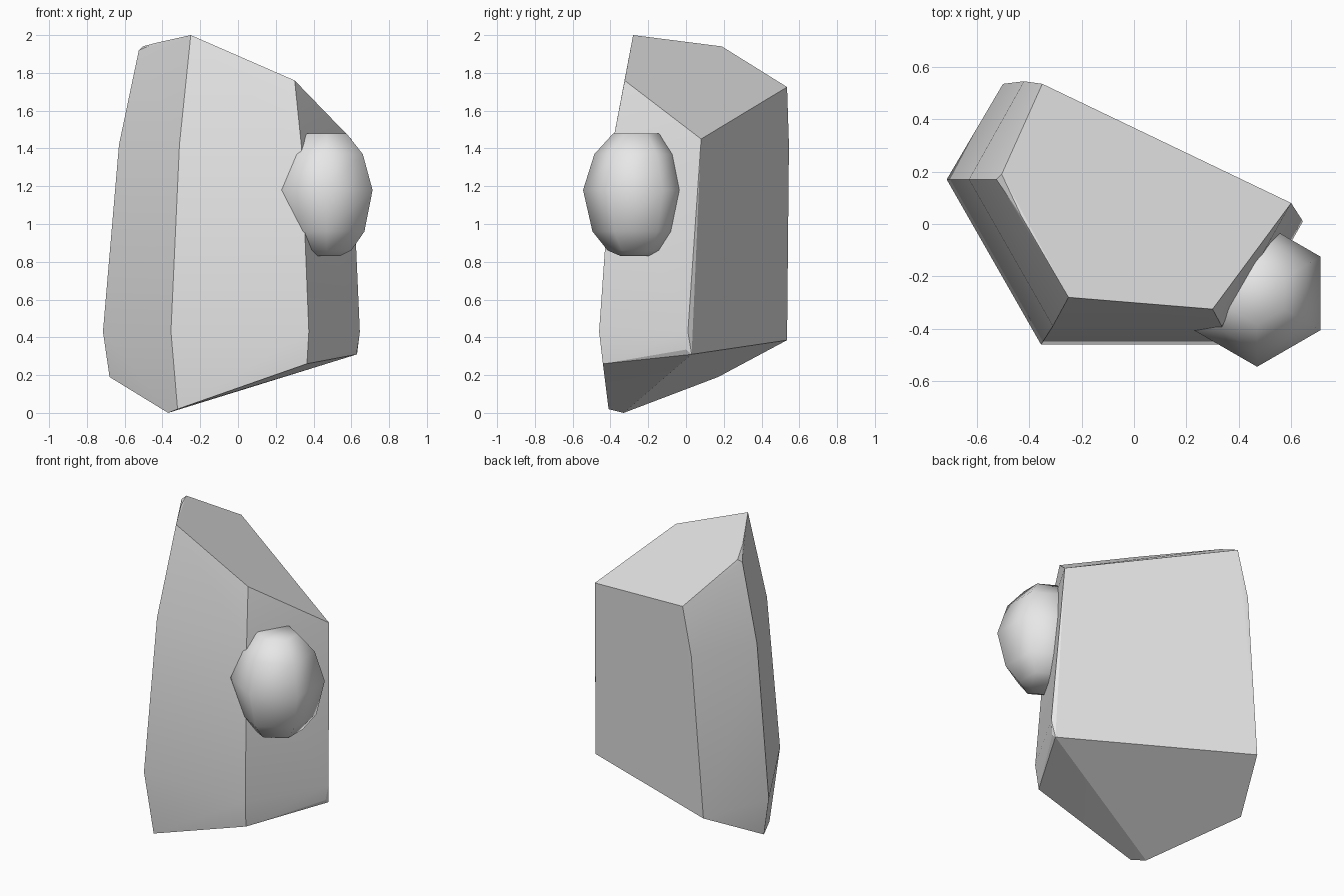
import bpy
import bmesh
from math import radians, sin, cos, tau

default_cube = bpy.data.objects.get("Cube")
if default_cube:
    bpy.data.objects.remove(default_cube, do_unlink=True)

# Single stone colour
stone = bpy.data.materials.new("stone grey")
stone.use_nodes = True
stone.diffuse_color = (0.8, 0.8, 0.8, 1)
for node in stone.node_tree.nodes:
    if node.type == "BSDF_PRINCIPLED":
        node.inputs["Base Color"].default_value = stone.diffuse_color


def finish(bm, name, sharp_angle):
    """Turn a bmesh into a smooth-shaded object with sharp ridges."""
    bmesh.ops.recalc_face_normals(bm, faces=bm.faces[:])
    mesh = bpy.data.meshes.new(name)
    bm.to_mesh(mesh)
    bm.free()
    mesh.materials.append(stone)
    mesh.shade_smooth()
    mesh.set_sharp_from_angle(angle=radians(sharp_angle))
    obj = bpy.data.objects.new(name, mesh)
    bpy.context.collection.objects.link(obj)
    return obj


def hull_rock(name, columns):
    """Wrap the corner columns of a boulder in a convex skin."""
    bm = bmesh.new()
    for column in columns.values():
        for point in column:
            bm.verts.new(point)
    result = bmesh.ops.convex_hull(bm, input=bm.verts[:])
    loose = {v for v in result["geom_interior"] + result["geom_unused"]
             if isinstance(v, bmesh.types.BMVert)}
    bmesh.ops.delete(bm, geom=list(loose), context="VERTS")
    bmesh.ops.dissolve_limit(bm, angle_limit=radians(2),
                             verts=bm.verts[:], edges=bm.edges[:])
    return finish(bm, name, 20)


def turned_lump(name, centre, profile, sides):
    """Stack rings of the given radius and height into a closed lump."""
    bm = bmesh.new()
    rings = []
    for radius, height in profile:
        ring = []
        for i in range(sides):
            angle = tau * (i + 0.5) / sides
            ring.append(bm.verts.new((centre[0] + radius * cos(angle),
                                      centre[1] + radius * sin(angle), height)))
        rings.append(ring)
    for low, high in zip(rings, rings[1:]):
        for i in range(sides):
            j = (i + 1) % sides
            bm.faces.new((low[i], low[j], high[j], high[i]))
    bm.faces.new(rings[0][::-1])
    bm.faces.new(rings[-1])
    return finish(bm, name, 75)


# Main boulder: five leaning corners, each listed from foot to crown
hull_rock("boulder", {
    "rear_right": [(-0.68, 0.17, 0.19), (-0.715, 0.17, 0.43),
                   (-0.63, 0.17, 1.42), (-0.525, 0.17, 1.92),
                   (-0.505, 0.19, 1.94), (-0.43, 0.03, 1.96)],
    "front_right": [(-0.37, -0.33, 0), (-0.32, -0.41, 0.02),
                    (-0.355, -0.46, 0.43), (-0.31, -0.39, 1.42),
                    (-0.25, -0.28, 2)],
    "front_left": [(0.365, -0.44, 0.26), (0.375, -0.46, 0.43),
                   (0.335, -0.39, 1.42), (0.3, -0.325, 1.76)],
    "side_left": [(0.63, 0.03, 0.31), (0.63, 0, 0.335),
                  (0.645, 0.01, 0.43), (0.6, 0.08, 1.45)],
    "back": [(-0.5, 0.535, 0.385), (-0.42, 0.545, 1.42),
             (-0.35, 0.535, 1.725)],
})

# Rounded lump set into the front left face
turned_lump("side_lump", (0.47, -0.265),
            [(0.08, 0.83), (0.15, 0.86), (0.23, 0.96),
             (0.28, 1.18), (0.22, 1.37), (0.12, 1.48)], 6)
